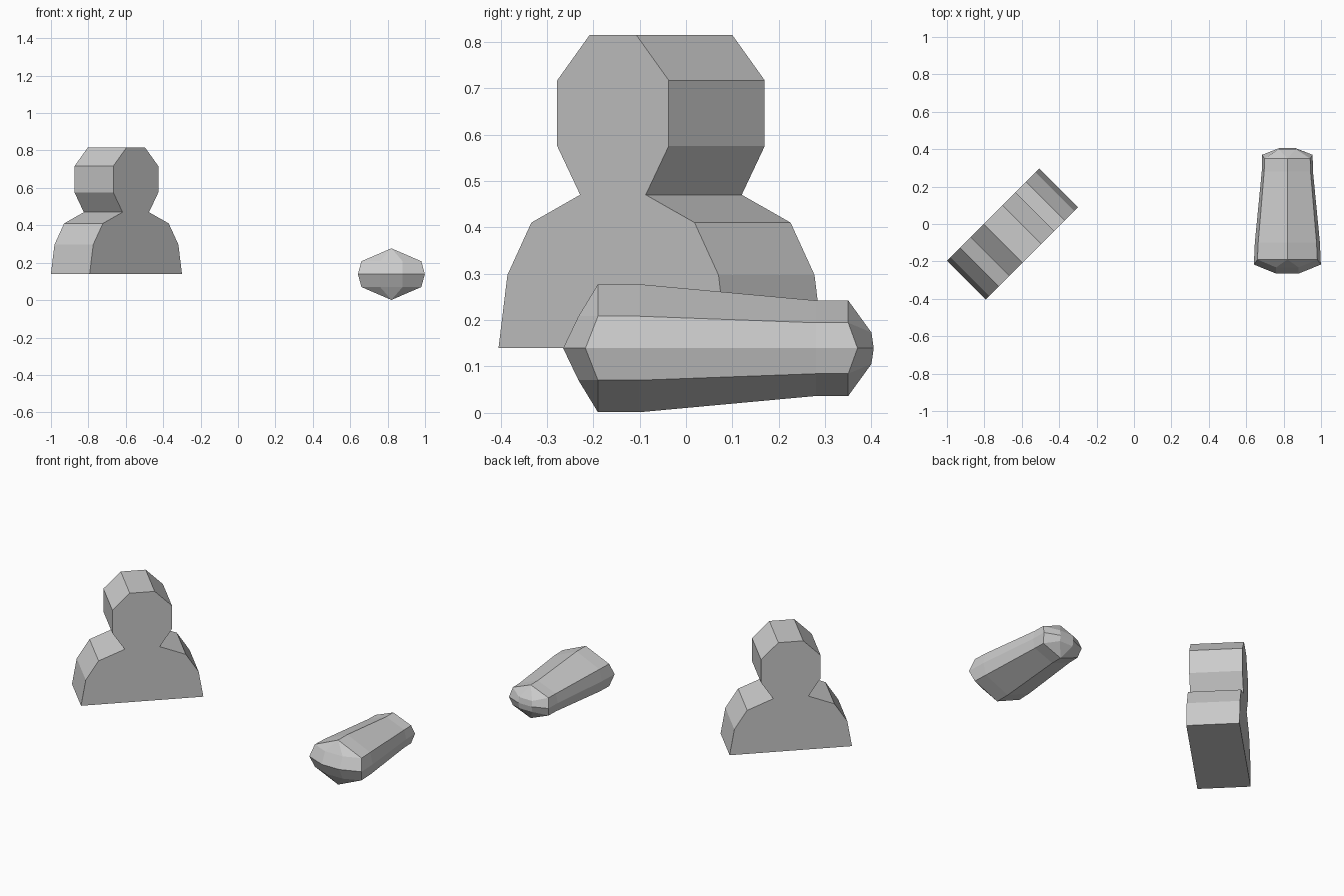
import bpy, bmesh
from mathutils import Matrix, Vector
from math import radians

if "Cube" in bpy.data.objects:
    bpy.data.objects.remove(bpy.data.objects["Cube"])


def finish(bm, name, matrix):
    bmesh.ops.recalc_face_normals(bm, faces=bm.faces)
    mesh = bpy.data.meshes.new(name)
    bm.to_mesh(mesh)
    bm.free()
    obj = bpy.data.objects.new(name, mesh)
    bpy.context.collection.objects.link(obj)
    obj.matrix_world = matrix
    return obj


# Head-and-shoulders slab: mirrored outline, extruded and turned 45 degrees
half = [(.349, .14), (.322, .297), (.249, .41), (.100, .47),
        (.170, .575), (.170, .717), (.071, .815)]
outline = half + [(-x, z) for x, z in reversed(half)]
bm = bmesh.new()
face = bm.faces.new([bm.verts.new((x, -.1465, z)) for x, z in outline])
ext = bmesh.ops.extrude_face_region(bm, geom=[face], use_keep_orig=True)
bmesh.ops.translate(bm, vec=(0, .293, 0),
                    verts=[v for v in ext['geom'] if isinstance(v, bmesh.types.BMVert)])
finish(bm, "person_bust",
       Matrix.Translation((-.65, -.054, 0)) @ Matrix.Rotation(radians(45), 4, 'Z'))


# Tapered pod: eight-sided rings along y
bm = bmesh.new()


def ring(y, side_y, side_x, mid_x, mid_z, top_z):
    pts = [(0, y, top_z), (mid_x, y, mid_z), (side_x, side_y, 0), (mid_x, y, -mid_z),
           (0, y, -top_z), (-mid_x, y, -mid_z), (-side_x, side_y, 0), (-mid_x, y, mid_z)]
    return [bm.verts.new(p) for p in pts]


def cap(r, x, mid_y, tip_y, z):
    ml, mr = (bm.verts.new((s * x, tip_y, 0)) for s in (-1, 1))
    # upper half, then lower half
    for top, right, left, sz in ((r[0], r[1], r[7], 1), (r[4], r[3], r[5], -1)):
        a, b = (bm.verts.new((s * x, mid_y, sz * z)) for s in (-1, 1))
        for f in ((top, left, a), (top, a, b), (top, b, right),
                  (left, r[6], ml, a), (a, ml, mr, b), (b, mr, r[2], right)):
            bm.faces.new(f)


rings = [ring(-.19, -.217, .179, .160, .069, .138),
         ring(-.10, -.10, .174, .156, .069, .138),
         ring(.28, .28, .137, .124, .055, .103),
         ring(.35, .37, .135, .122, .055, .103)]
for a, b in zip(rings, rings[1:]):
    for i in range(8):
        j = (i + 1) % 8
        bm.faces.new((a[i], a[j], b[j], b[i]))
# Rounded ends
cap(rings[0], .06, -.232, -.265, .069)
cap(rings[-1], .045, .40, .405, .034)
finish(bm, "tapered_pod", Matrix.Translation((.82, 0, .139)))
